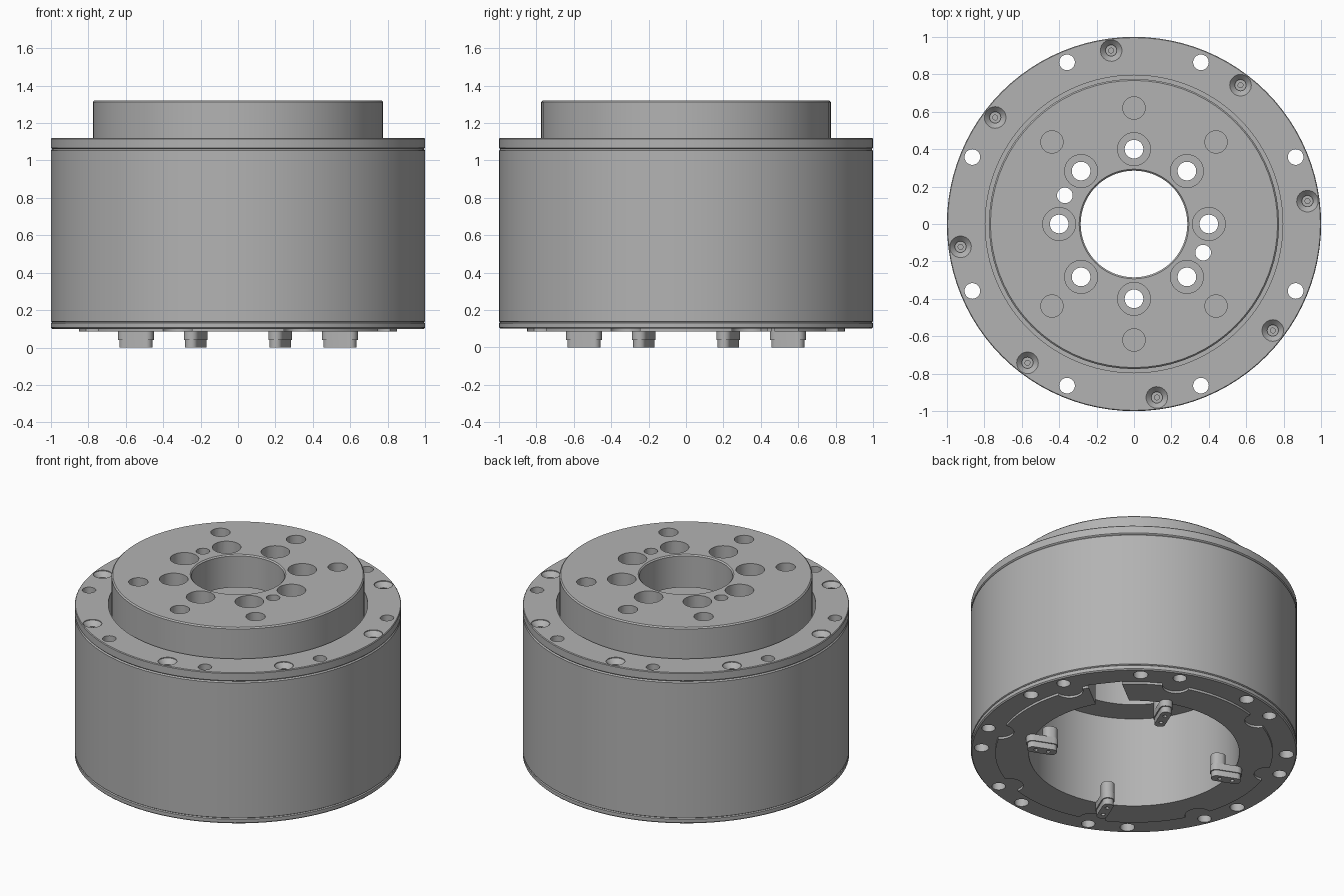
import bpy, bmesh
from math import radians, cos, sin, pi
from mathutils import Matrix

if "Cube" in bpy.data.objects:
    bpy.data.objects.remove(bpy.data.objects["Cube"])

grey = bpy.data.materials.new("machined_grey")
grey.use_nodes = True
colour = (0.45, 0.45, 0.45, 1)
grey.diffuse_color = colour
grey.node_tree.nodes["Principled BSDF"].inputs["Base Color"].default_value = colour


def finish(name, bm):
    bmesh.ops.remove_doubles(bm, verts=bm.verts, dist=1e-5)
    bmesh.ops.recalc_face_normals(bm, faces=bm.faces)
    mesh = bpy.data.meshes.new(name)
    bm.to_mesh(mesh)
    bm.free()
    mesh.materials.append(grey)
    obj = bpy.data.objects.new(name, mesh)
    bpy.context.collection.objects.link(obj)
    return obj


def lathe(bm, profile, steps, place=Matrix()):
    """Turn a closed (radius, height) outline about z, then place it."""
    verts = [bm.verts.new((r, 0, z)) for r, z in profile]
    edges = [bm.edges.new((verts[i - 1], verts[i])) for i in range(len(verts))
             if profile[i - 1][0] + profile[i][0] > 0]
    spun = bmesh.ops.spin(bm, geom=verts + edges, axis=(0, 0, 1), cent=(0, 0, 0),
                          angle=2 * pi, steps=steps)
    new = {v for e in bm.edges for v in e.verts if not v.tag}
    bmesh.ops.transform(bm, matrix=place, verts=list(new))
    for v in bm.verts:
        v.tag = True


def polar(radius, degrees):
    a = radians(degrees)
    return Matrix.Translation((radius * cos(a), radius * sin(a), 0)) @ Matrix.Rotation(a, 4, "Z")


def turned(name, profile, steps=96):
    bm = bmesh.new()
    lathe(bm, profile, steps)
    return finish(name, bm)


def drill(name, profile, radius, angles, steps=20):
    """One cutter mesh holding the same turned shape on a bolt circle."""
    bm = bmesh.new()
    for a in angles:
        lathe(bm, profile, steps, polar(radius, a))
    cutter = finish(name, bm)
    cutter.hide_render = True
    return cutter


def pin(r, low, high):
    return [(0, low), (r, low), (r, high), (0, high)]


def cut(cutter, *targets):
    for obj in targets:
        mod = obj.modifiers.new("cut", "BOOLEAN")
        mod.operation = "DIFFERENCE"
        mod.solver = "EXACT"
        mod.object = cutter
        bpy.context.view_layer.objects.active = obj
        bpy.ops.object.modifier_apply(modifier=mod.name)
    bpy.data.objects.remove(cutter)


eighths = [45 * i for i in range(8)]
bolt_angles = [a + 22.5 for a in eighths]
screw_angles = [a + 7.5 for a in eighths]

# Main turned bodies
housing = turned("housing", [
    (.645, .1), (.993, .1), (1, .107), (1, .13), (.993, .135), (1, .14), (1, 1.052),
    (.993, 1.06), (.795, 1.06), (.795, .95), (.47, .95), (.47, .7), (.645, .7)])
flange = turned("top_flange", [
    (.795, 1.06), (.993, 1.06), (1, 1.067), (1, 1.115), (.996, 1.12), (.795, 1.12)])
rotor = turned("output_rotor", [
    (.285, 1.1), (.7, 1.1), (.7, .95), (.775, .95), (.775, 1.312), (.767, 1.32),
    (.293, 1.32), (.285, 1.312)], 72)
plate = turned("bottom_plate", [(.645, .085), (.85, .085), (.85, .115), (.645, .115)])

# Holes through the flange and housing
cut(drill("bolt_cutter", pin(.042, 0, 1.3), .935, bolt_angles), housing, flange)
cut(drill("countersink_cutter", [(0, 1.075), (.03, 1.075), (.03, 1.085), (.058, 1.115),
                                 (.058, 1.2), (0, 1.2)], .935, screw_angles), flange)
cut(drill("base_screw_cutter", pin(.045, 0, .18), .935, screw_angles), housing)

# Rotor holes: counterbored, blind and dowel
cut(drill("counterbore_cutter", [(0, 1), (.05, 1), (.05, 1.2), (.088, 1.2), (.088, 1.4),
                                 (0, 1.4)], .4, eighths, 28), rotor)
cut(drill("blind_cutter", pin(.06, 1.22, 1.4), .62,
          [a for a in eighths if a % 180]), rotor)
cut(drill("dowel_cutter", pin(.042, 1, 1.4), .4, [157.5, -22.5]), rotor)

# Scalloped plate edge and cable opening
cut(drill("scallop_cutter", pin(.085, 0, .2), .86, bolt_angles, 24), plate)
bm = bmesh.new()
bmesh.ops.create_cube(bm, size=1, matrix=polar(.73, 38) @ Matrix.Translation((0, 0, .15))
                      @ Matrix.Diagonal((.24, .21, .3, 1)))
cable_cutter = finish("cable_cutter", bm)
cable_cutter.hide_render = True
cut(cable_cutter, plate, housing)

# Screw tips at the centre of each countersink
bm = bmesh.new()
for a in screw_angles:
    lathe(bm, pin(.016, 1.07, 1.09), 12, polar(.935, a))
screws = finish("flange_screws", bm)


def slab(bm, place, x, length, width, low, high):
    """Block with rounded upright corners."""
    made = bmesh.ops.create_cube(bm, size=1, matrix=Matrix.Translation((x, 0, (low + high) / 2))
                                 @ Matrix.Diagonal((length, width, high - low, 1)))
    edges = {e for v in made["verts"] for e in v.link_edges
             if abs(e.verts[0].co.z - e.verts[1].co.z) > 1e-4}
    before = set(bm.verts) - set(made["verts"])
    bmesh.ops.bevel(bm, geom=list(edges), offset=width * .46, segments=5,
                    affect="EDGES", profile=.5)
    bmesh.ops.transform(bm, matrix=place, verts=[v for v in bm.verts if v not in before])


# Four connector tabs round the lower opening
tabs = []
for i in range(4):
    place = polar(.59, 90 * i - 22.5)
    bm = bmesh.new()
    slab(bm, place, 0, .185, .066, 0, .04)
    tab = finish("connector_tab", bm)
    bm = bmesh.new()
    slab(bm, place, 0, .2, .08, .04, .086)
    slab(bm, place, -.05, .09, .08, .086, .16)
    tabs += [tab, finish("tab_base", bm)]
    for x in (-.04, .04):
        cut(drill("pin_cutter", pin(.013, -.05, .02), .59 + x, [90 * i - 22.5], 12), tab)

# Smooth curved walls, keep edges crisp
bpy.ops.object.select_all(action="DESELECT")
for obj in [housing, flange, rotor, plate, screws] + tabs:
    obj.select_set(True)
bpy.context.view_layer.objects.active = housing
bpy.ops.object.shade_smooth_by_angle(angle=radians(30))
